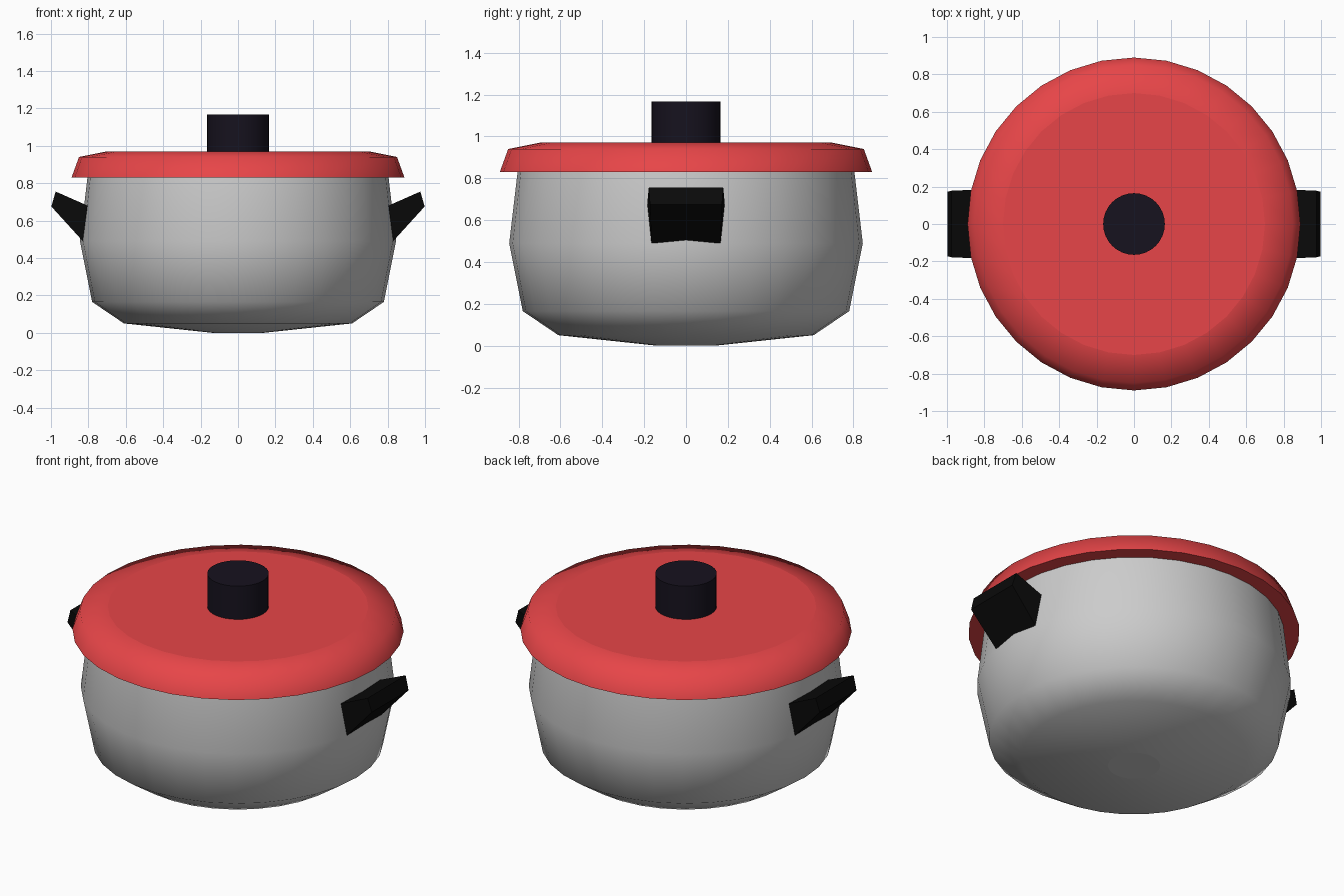
import bpy, bmesh, math

if "Cube" in bpy.data.objects:
    bpy.data.objects.remove(bpy.data.objects["Cube"])

SIDES = 32


def material(name, rgb):
    m = bpy.data.materials.new(name)
    m.diffuse_color = (*rgb, 1)
    m.use_nodes = True
    m.node_tree.nodes["Principled BSDF"].inputs["Base Color"].default_value = m.diffuse_color
    return m


def finish(name, bm, mat=None, smooth=None):
    bmesh.ops.recalc_face_normals(bm, faces=bm.faces)
    me = bpy.data.meshes.new(name)
    bm.to_mesh(me)
    bm.free()
    ob = bpy.data.objects.new(name, me)
    bpy.context.collection.objects.link(ob)
    if mat:
        me.materials.append(mat)
    if smooth:
        bpy.ops.object.select_all(action='DESELECT')
        ob.select_set(True)
        bpy.context.view_layer.objects.active = ob
        bpy.ops.object.shade_smooth_by_angle(angle=math.radians(smooth))
        for p in me.polygons:          # round caps stay flat
            if len(p.vertices) > 4:
                p.use_smooth = False
    return ob


def lathe(name, profile, mat=None, smooth=60):
    """Rings of (radius, z) skinned together, with both ends capped."""
    bm = bmesh.new()
    rings = []
    for r, z in profile:
        rings.append([bm.verts.new((r * math.cos(2 * math.pi * i / SIDES),
                                    r * math.sin(2 * math.pi * i / SIDES), z))
                      for i in range(SIDES)])
    for a, b in zip(rings, rings[1:]):
        for i in range(SIDES):
            j = (i + 1) % SIDES
            bm.faces.new((a[i], a[j], b[j], b[i]))
    bm.faces.new(rings[0])
    bm.faces.new(rings[-1])
    return finish(name, bm, mat, smooth)


red = material("lid_red", (0.80, 0.06, 0.065))
dark = material("knob_dark", (0.008, 0.006, 0.013))
black = material("handle_black", (0.003, 0.003, 0.003))

# Pot: outer wall, rim, then hollow interior down to the floor
lathe("pot_body", [(0.14, 0.0), (0.61, 0.05), (0.78, 0.165), (0.845, 0.49),
                   (0.805, 0.83), (0.785, 0.83), (0.82, 0.49), (0.76, 0.18),
                   (0.60, 0.07)], smooth=50)

# Lid: flared rim, bevelled shoulder, flat top
lathe("lid", [(0.78, 0.83), (0.89, 0.83), (0.85, 0.94), (0.70, 0.97)], red, 65)

# Knob
lathe("lid_knob", [(0.165, 0.965), (0.165, 1.167)], dark, 40)

# Handles: tapered, upward-tilted blocks, as (x, z, half width)
section = [(0.83, 0.49, 0.165), (0.998, 0.675, 0.172),
           (0.975, 0.755, 0.178), (0.805, 0.68, 0.185)]
for side, sx in (("left", -1), ("right", 1)):
    bm = bmesh.new()
    front = [bm.verts.new((sx * x, -w, z)) for x, z, w in section]
    back = [bm.verts.new((sx * x, w, z)) for x, z, w in section]
    bm.faces.new(front)
    bm.faces.new(back)
    for i in range(4):
        j = (i + 1) % 4
        bm.faces.new((front[i], front[j], back[j], back[i]))
    finish(side + "_handle", bm, black)
